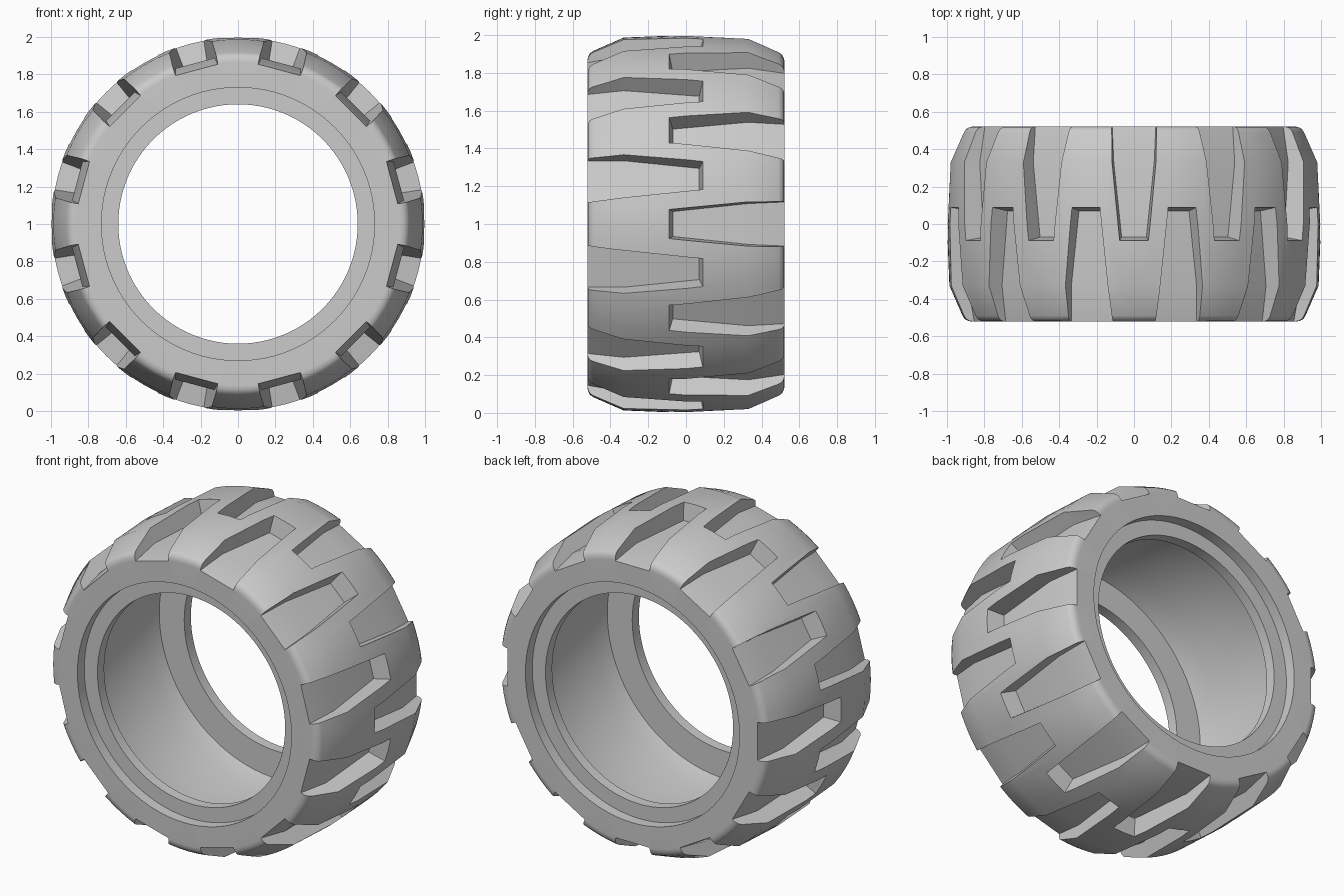
import bpy, bmesh, math
from mathutils import Matrix, Vector

if "Cube" in bpy.data.objects:
    bpy.data.objects.remove(bpy.data.objects["Cube"])

SEGMENTS = 96
LUGS = 12

rubber = bpy.data.materials.new("grey_rubber")
rubber.diffuse_color = (0.6, 0.6, 0.6, 1)
rubber.use_nodes = True
rubber.node_tree.nodes["Principled BSDF"].inputs["Base Color"].default_value = rubber.diffuse_color


def add_object(name, bm):
    bmesh.ops.recalc_face_normals(bm, faces=bm.faces)
    mesh = bpy.data.meshes.new(name)
    bm.to_mesh(mesh)
    bm.free()
    mesh.materials.append(rubber)
    obj = bpy.data.objects.new(name, mesh)
    bpy.context.collection.objects.link(obj)
    return obj


def skin(bm, rings, closed):
    """Join equal rings of vertices with quads."""
    count = len(rings)
    for i in range(count if closed else count - 1):
        a, b = rings[i], rings[(i + 1) % count]
        for j in range(len(a)):
            k = (j + 1) % len(a)
            bm.faces.new((a[j], a[k], b[k], b[j]))


# Tyre cross-section, one half as (y, radius): tread, shoulder, sidewall, bead, cavity
half = [(0.33, 0.987), (0.49, 0.917), (0.508, 0.905), (0.518, 0.887), (0.522, 0.865),
        (0.522, 0.73), (0.455, 0.73), (0.455, 0.64), (0.39, 0.64),
        (0.39, 0.81), (0.26, 0.84)]
profile = [(0, 1.0)] + half + [(0, 0.85)] + [(-y, r) for y, r in reversed(half)]

bm = bmesh.new()
rings = []
for i in range(SEGMENTS):
    a = 2 * math.pi * i / SEGMENTS
    rings.append([bm.verts.new((r * math.sin(a), y, 1 + r * math.cos(a))) for y, r in profile])
skin(bm, rings, True)
tyre = add_object("tyre", bm)

# Tapered tread grooves, alternating between the two sides
# sections: (y at floor, y at top, half width at floor, floor radius)
sections = [(-0.60, -0.60, 0.120, 0.838), (-0.33, -0.33, 0.108, 0.89), (0.07, 0.108, 0.066, 0.89)]
bm = bmesh.new()
for side in (1, -1):
    for i in range(LUGS):
        offset = 0.5 if side == 1 else 0
        turn = Matrix.Rotation(2 * math.pi * (i + offset) / LUGS, 3, 'Y')
        rings = []
        for y_floor, y_top, w, floor in sections:
            corners = [(-w, y_floor, floor), (w, y_floor, floor),
                       (w + 0.022, y_top, 1.1), (-w - 0.022, y_top, 1.1)]
            rings.append([bm.verts.new(turn @ Vector((x, y * side, z)) + Vector((0, 0, 1)))
                          for x, y, z in corners])
        skin(bm, rings, False)
        bm.faces.new(rings[0])
        bm.faces.new(rings[-1])
cutter = add_object("groove_cutter", bm)

# Cut the grooves and keep the result as plain geometry
cut = tyre.modifiers.new("grooves", 'BOOLEAN')
cut.operation = 'DIFFERENCE'
cut.solver = 'EXACT'
cut.object = cutter
bpy.ops.object.select_all(action='DESELECT')
bpy.context.view_layer.objects.active = tyre
tyre.select_set(True)
bpy.ops.object.modifier_apply(modifier=cut.name)
bpy.data.objects.remove(cutter)

# Smooth rubber with crisp groove edges
bpy.ops.object.shade_smooth_by_angle(angle=math.radians(30))
normals = tyre.modifiers.new("even_shading", 'WEIGHTED_NORMAL')
normals.keep_sharp = True
